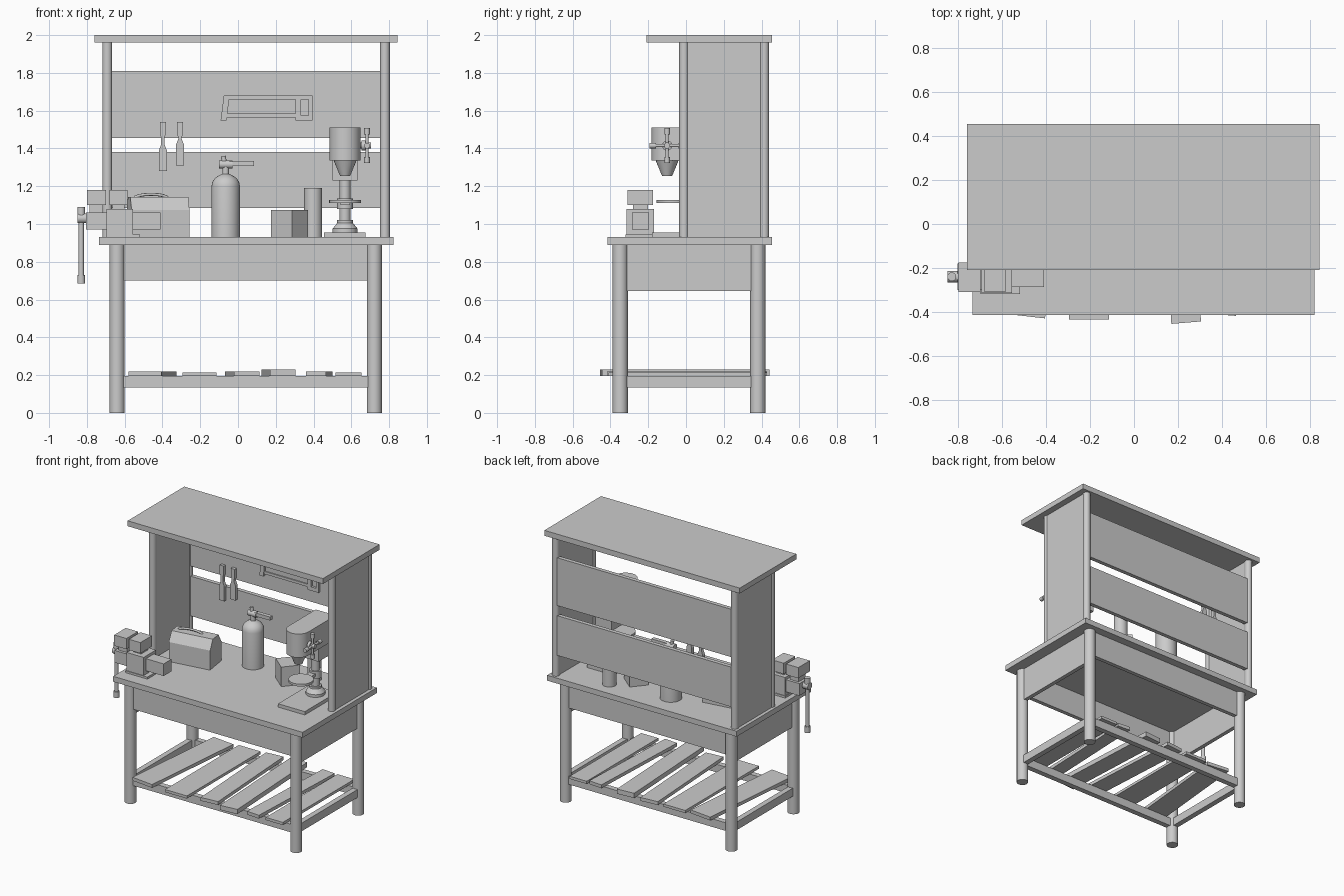
import bpy, bmesh, math
from mathutils import Vector

cube = bpy.data.objects.get("Cube")
if cube:
    bpy.data.objects.remove(cube, do_unlink=True)

grey = bpy.data.materials.new("plain_grey")
grey.use_nodes = True
grey.diffuse_color = (0.6, 0.6, 0.6, 1)
grey.node_tree.nodes["Principled BSDF"].inputs["Base Color"].default_value = (0.6, 0.6, 0.6, 1)


def finish(name, bm, loc=(0, 0, 0), turn=0, smooth=False):
    bmesh.ops.recalc_face_normals(bm, faces=bm.faces[:])
    mesh = bpy.data.meshes.new(name)
    bm.to_mesh(mesh)
    bm.free()
    mesh.materials.append(grey)
    ob = bpy.data.objects.new(name, mesh)
    bpy.context.collection.objects.link(ob)
    ob.location = loc
    ob.rotation_euler.z = turn
    if smooth:
        bpy.ops.object.select_all(action='DESELECT')
        ob.select_set(True)
        bpy.context.view_layer.objects.active = ob
        bpy.ops.object.shade_smooth_by_angle(angle=math.radians(35))
    return ob


def box(name, x, y, z, turn=0):
    """Box from three (low, high) ranges, turned about its own centre."""
    bm = bmesh.new()
    bmesh.ops.create_cube(bm, size=1)
    bmesh.ops.scale(bm, vec=[r[1] - r[0] for r in (x, y, z)], verts=bm.verts)
    return finish(name, bm, [sum(r) / 2 for r in (x, y, z)], turn)


def prism(name, outline, direction, loc=(0, 0, 0), turn=0, smooth=False):
    """Flat outline of 3D points pushed along a direction."""
    bm = bmesh.new()
    face = bm.faces.new([bm.verts.new(p) for p in outline])
    out = bmesh.ops.extrude_face_region(bm, geom=[face])
    moved = [v for v in out["geom"] if isinstance(v, bmesh.types.BMVert)]
    bmesh.ops.translate(bm, vec=direction, verts=moved)
    return finish(name, bm, loc, turn, smooth)


def rod(name, a, b, r, r2=None, sides=24):
    a, b = Vector(a), Vector(b)
    bm = bmesh.new()
    bmesh.ops.create_cone(bm, cap_ends=True, segments=sides, radius1=r,
                          radius2=r if r2 is None else r2, depth=(b - a).length)
    bmesh.ops.rotate(bm, matrix=(b - a).to_track_quat('Z', 'Y').to_matrix(), verts=bm.verts)
    return finish(name, bm, (a + b) / 2, 0, True)


def lathe(name, profile, loc, steps=28):
    bm = bmesh.new()
    verts = [bm.verts.new((r, 0, z)) for r, z in profile]
    edges = [bm.edges.new(p) for p in zip(verts, verts[1:])]
    bmesh.ops.spin(bm, geom=verts + edges, cent=(0, 0, 0), axis=(0, 0, 1),
                   angle=math.tau, steps=steps, use_duplicate=False)
    bmesh.ops.remove_doubles(bm, verts=bm.verts, dist=0.0005)
    return finish(name, bm, loc, 0, True)


# Table frame
TOP = 0.93
LX, RX, FY, BY = -0.64, 0.722, -0.348, 0.38
box("table_top", (-0.735, 0.822), (-0.415, 0.455), (0.89, TOP))
for x in (LX, RX):
    for y in (FY, BY):
        rod("table_leg", (x, y, 0), (x, y, 0.89), 0.04)
for y in (FY, BY):
    box("long_apron", (LX, RX), (y - 0.015, y + 0.015), (0.70, 0.89))
    box("long_rail", (LX, RX), (y - 0.02, y + 0.02), (0.135, 0.195))
for x in (LX, RX):
    box("side_apron", (x - 0.015, x + 0.015), (FY, BY), (0.645, 0.89))
    box("side_rail", (x - 0.02, x + 0.02), (FY, BY), (0.135, 0.195))

# Loose shelf slats: front left, front right, sideways lean, height, front end
for x1, x2, lean, high, front in ((-0.58, -0.405, 0.08, 0.025, -0.41), (-0.295, -0.115, 0, 0.02, -0.435),
                                  (-0.02, 0.115, -0.05, 0.025, -0.41), (0.17, 0.305, -0.045, 0.035, -0.455),
                                  (0.36, 0.465, 0.035, 0.025, -0.41), (0.515, 0.655, 0, 0.02, -0.41)):
    skew = -lean * 0.25
    prism("shelf_slat", [(x1, front, 0.195), (x2, front + skew, 0.195),
                         (x2 + lean, 0.43 + skew, 0.195), (x1 + lean, 0.43, 0.195)], (0, 0, high))

# Upper hutch
box("roof_board", (-0.76, 0.845), (-0.21, 0.455), (1.96, 2.0))
for x in (-0.692, 0.778):
    for y in (-0.01, 0.414):
        rod("upper_post", (x, y, TOP), (x, y, 1.96), 0.026)
    box("side_panel", (x - 0.018, x + 0.018), (0, 0.41), (TOP, 1.96))
for z in ((1.455, 1.81), (1.085, 1.38)):
    box("back_board", (-0.69, 0.776), (0.4, 0.43), z)

# Bench vise
box("vise_base", (-0.7, -0.52), (-0.32, -0.165), (TOP, 0.945))
box("vise_body", (-0.695, -0.555), (-0.315, -0.17), (0.945, 1.08))
box("vise_slide", (-0.71, -0.41), (-0.287, -0.195), (0.97, 1.06))
box("vise_moving_jaw", (-0.805, -0.695), (-0.3, -0.18), (0.97, 1.06))
for x1, x2 in ((-0.8, -0.7), (-0.68, -0.585)):
    box("vise_jaw_neck", (x1 + 0.015, x2 - 0.015), (-0.28, -0.2), (1.05, 1.10))
    box("vise_jaw_block", (x1, x2), (-0.31, -0.175), (1.10, 1.18))
rod("vise_screw", (-0.85, -0.24, 1.03), (-0.79, -0.24, 1.03), 0.026)
rod("vise_handle", (-0.83, -0.24, 0.7), (-0.83, -0.24, 1.08), 0.014)
for z in (0.685, 1.045):
    rod("vise_handle_end", (-0.83, -0.24, z), (-0.83, -0.24, z + 0.045), 0.02)

# Toolbox with sloped lid and arched handle
D = 0.085
prism("toolbox", [(-0.155, -D, 0), (-0.155, D, 0), (-0.155, D, 0.145), (-0.155, D / 2, 0.212),
                  (-0.155, -D / 2, 0.212), (-0.155, -D, 0.145)], (0.31, 0, 0), (-0.423, 0.1, TOP), 0.15)
curve = bpy.data.curves.new("toolbox_handle", 'CURVE')
curve.dimensions = '3D'
curve.bevel_depth = 0.008
curve.bevel_resolution = 2
spline = curve.splines.new('POLY')
spline.points.add(8)
for i, p in enumerate(spline.points):
    t = math.pi * i / 8
    p.co = (-0.09 * math.cos(t), 0, 0.205 + 0.022 * math.sin(t), 1)
curve.materials.append(grey)
handle = bpy.data.objects.new("toolbox_handle", curve)
handle.location = (-0.46, 0.1, TOP)
handle.rotation_euler.z = 0.15
bpy.context.collection.objects.link(handle)

# Extinguisher bottle with valve and lever
EX, EY = -0.065, 0.27
dome = [(0.075 * math.cos(a), 0.27 + 0.065 * math.sin(a)) for a in (0, 0.3, 0.6, 0.9, 1.2)]
lathe("extinguisher_bottle", [(0, 0), (0.075, 0)] + dome + [(0.018, 0.335), (0.018, 0.38), (0, 0.38)],
      (EX, EY, TOP))
rod("extinguisher_valve", (-0.1, EY, 1.315), (-0.03, EY, 1.315), 0.022)
box("extinguisher_lever", (-0.045, 0.085), (EY - 0.015, EY + 0.015), (1.307, 1.333))
rod("extinguisher_knob", (-0.07, EY, 1.31), (-0.078, EY, 1.36), 0.013)

# Small box and canister
box("storage_box", (0.2, 0.345), (0.13, 0.26), (TOP, 1.075), -0.7)
rod("canister", (0.398, 0.33, TOP), (0.398, 0.33, 1.19), 0.048)

# Drill press
DX, DY, CY = 0.567, -0.1, 0.1
box("drill_base", (0.455, 0.675), (-0.18, 0.2), (TOP, 0.955))
lathe("drill_column_foot", [(0, 0), (0.066, 0), (0.066, 0.025), (0.042, 0.055), (0.042, 0.07), (0, 0.07)],
      (DX, CY, 0.95))
rod("drill_column", (DX, CY, 0.95), (DX, CY, 1.36), 0.029)
rod("drill_collar", (DX, CY, 1.08), (DX, CY, 1.135), 0.042)
rod("drill_table", (DX, -0.07, 1.11), (DX, -0.07, 1.127), 0.085)
box("drill_table_arm", (DX - 0.025, DX + 0.025), (-0.02, CY), (1.1, 1.12))
R = 0.082
arc = [(R * math.cos(a), R * math.sin(a), 0) for a in [math.pi + math.pi * i / 16 for i in range(17)]]
prism("drill_head", arc + [(R, 0.32, 0), (-R, 0.32, 0)], (0, 0, 0.175), (DX, DY, 1.335), 0, True)
box("drill_bracket", (DX - 0.066, DX + 0.066), (0.04, 0.16), (1.23, 1.34))
rod("drill_chuck", (DX, DY, 1.255), (DX, DY, 1.335), 0.027, 0.06)
rod("feed_hub", (0.63, DY, 1.415), (0.705, DY, 1.415), 0.016)
rod("feed_disc", (0.655, DY, 1.415), (0.675, DY, 1.415), 0.027)
for dy, dz in ((1, 0), (-1, 0), (0, 1), (0, -1)):
    rod("feed_spoke", (0.683, DY, 1.415), (0.683, DY + 0.08 * dy, 1.415 + 0.08 * dz), 0.008)
    rod("feed_grip", (0.683, DY + 0.06 * dy, 1.415 + 0.06 * dz),
        (0.683, DY + 0.093 * dy, 1.415 + 0.093 * dz), 0.015)

# Hanging hand tools
for x, low in ((-0.398, 1.28), (-0.307, 1.31)):
    half = [(0.021, low), (0.021, low + 0.11), (0.009, low + 0.14), (0.009, 1.46), (0.016, 1.475), (0.016, 1.54)]
    shape = [(w, 0, z) for w, z in half] + [(-w, 0, z) for w, z in reversed(half)]
    prism("hand_tool", shape, (0, 0.025, 0), (x, 0.377, 0))

# Hanging saw: frame, blade and grip
Y = (0.382, 0.4)
box("saw_top_bar", (-0.07, 0.395), Y, (1.658, 1.68))
prism("saw_front_bar", [(-0.092, Y[0], 1.547), (-0.06, Y[0], 1.547), (-0.045, Y[0], 1.68),
                        (-0.075, Y[0], 1.68)], (0, 0.018, 0))
box("saw_blade", (-0.07, 0.32), (0.387, 0.395), (1.565, 1.585))
for x in ((0.305, 0.333), (0.373, 0.395)):
    box("saw_grip_side", x, Y, (1.547, 1.68))
box("saw_grip_bottom", (0.305, 0.395), Y, (1.547, 1.575))
